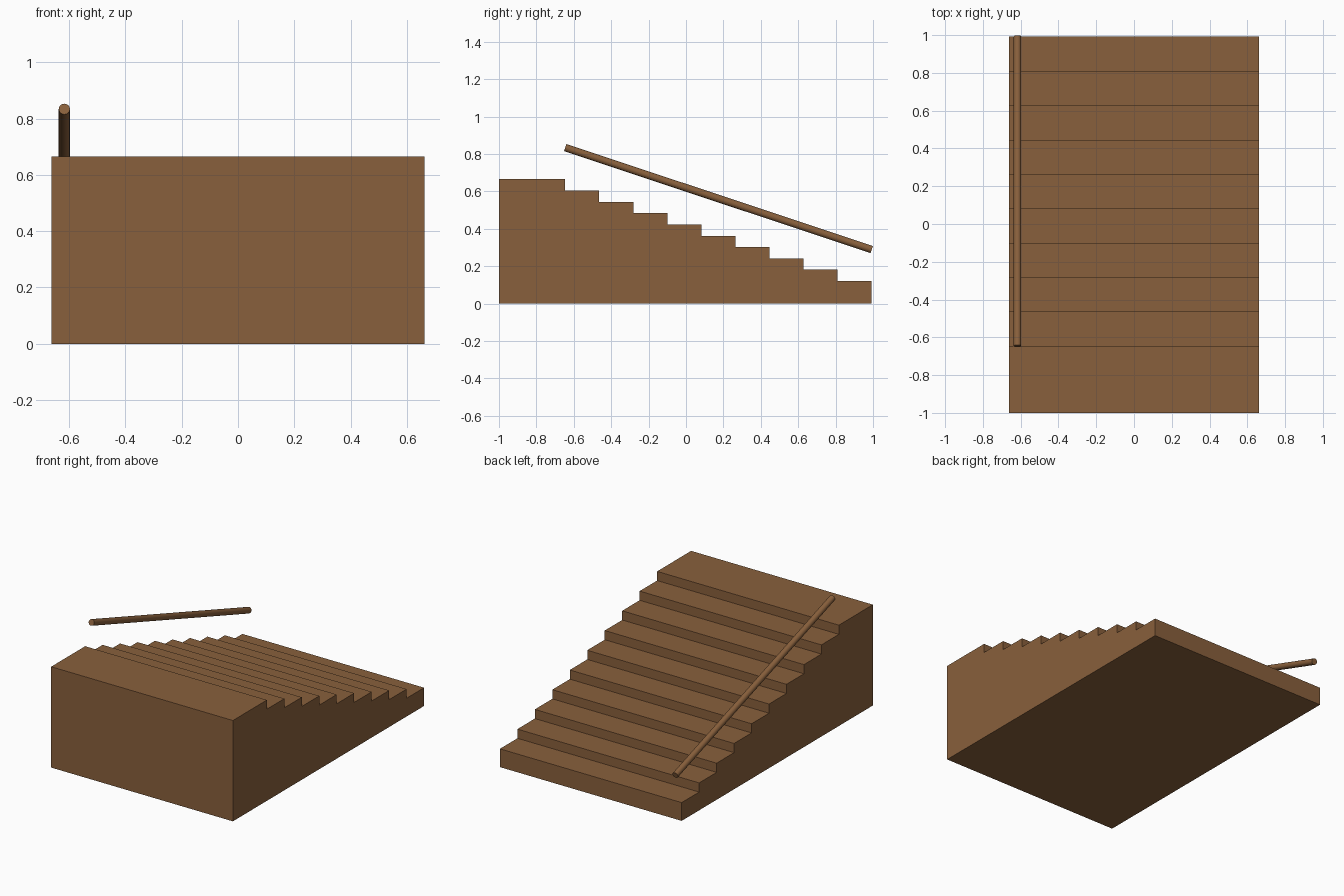
import bpy, bmesh
from mathutils import Vector

if "Cube" in bpy.data.objects:
    bpy.data.objects.remove(bpy.data.objects["Cube"])

HALF_W = 0.663
RUN, RISE, STEPS = 0.182, 0.0605, 9
LANDING_Y, LANDING_Z = -0.646, 0.665

wood = bpy.data.materials.new("brown_wood")
wood.diffuse_color = (0.25, 0.117, 0.045, 1)
wood.use_nodes = True
wood.node_tree.nodes["Principled BSDF"].inputs["Base Color"].default_value = wood.diffuse_color

# Staircase: stepped side profile extruded across the width
profile = [(-1.0, 0.0), (-1.0, LANDING_Z), (LANDING_Y, LANDING_Z)]
for i in range(1, STEPS + 1):
    z = LANDING_Z - i * RISE
    profile += [(LANDING_Y + (i - 1) * RUN, z), (LANDING_Y + i * RUN, z)]
profile.append((profile[-1][0], 0.0))

bm = bmesh.new()
side = bm.faces.new([bm.verts.new((-HALF_W, y, z)) for y, z in profile])
new = bmesh.ops.extrude_face_region(bm, geom=[side])["geom"]
bmesh.ops.translate(bm, vec=(2 * HALF_W, 0, 0),
                    verts=[g for g in new if isinstance(g, bmesh.types.BMVert)])
bmesh.ops.recalc_face_normals(bm, faces=bm.faces[:])
mesh = bpy.data.meshes.new("staircase")
bm.to_mesh(mesh)
bm.free()
stairs = bpy.data.objects.new("staircase", mesh)
bpy.context.collection.objects.link(stairs)
mesh.materials.append(wood)

# Handrail: round bar parallel to the slope of the steps
top = Vector((-0.617, LANDING_Y, 0.834))
bottom = Vector((-0.617, 0.993, 0.289))
axis = bottom - top
bpy.ops.mesh.primitive_cylinder_add(vertices=16, radius=0.02, depth=axis.length,
                                    location=(top + bottom) / 2,
                                    rotation=axis.to_track_quat('Z', 'X').to_euler())
rail = bpy.context.object
rail.name = "handrail"
rail.data.materials.append(wood)
bpy.ops.object.shade_smooth_by_angle()
